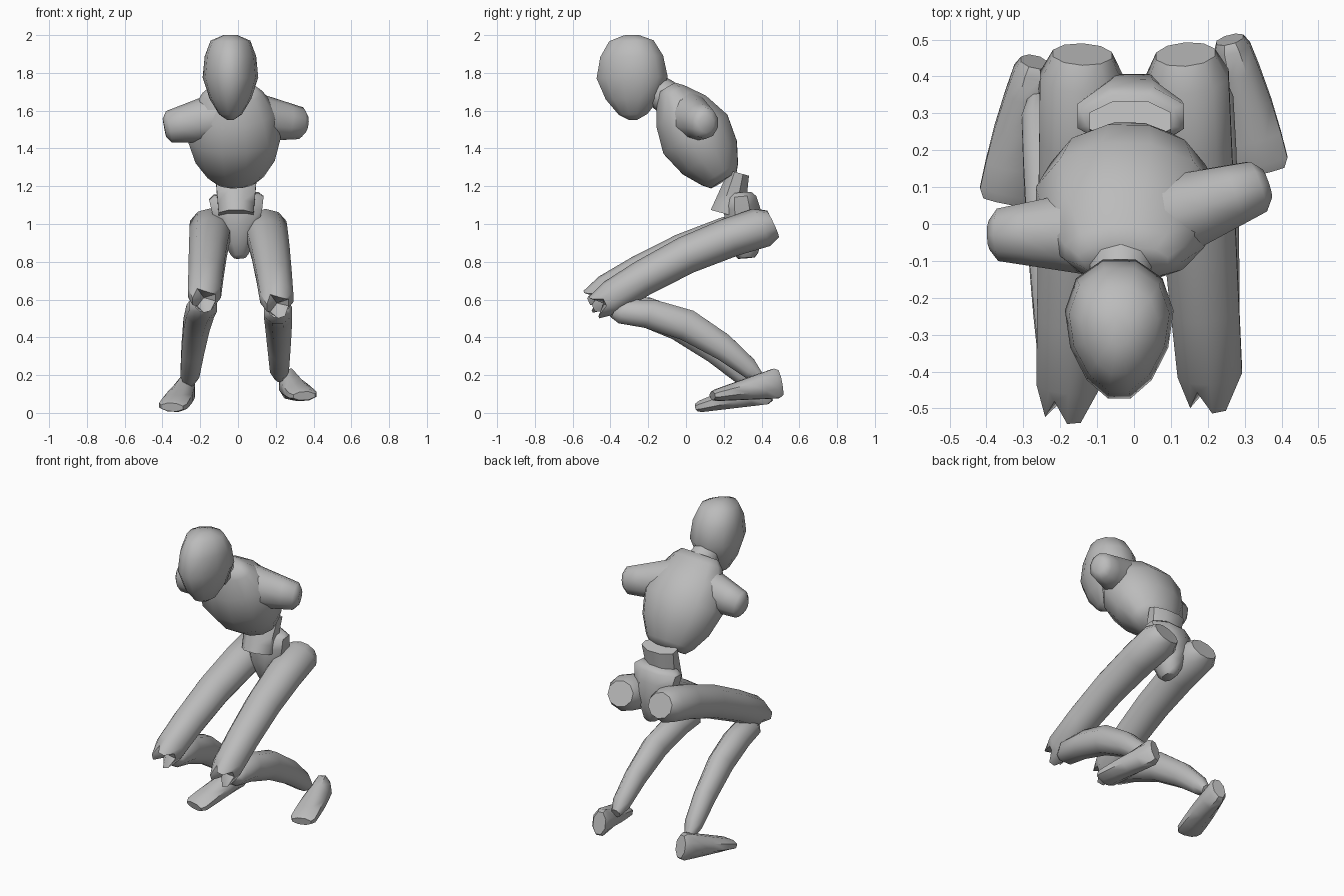
import bpy, bmesh, math
from mathutils import Vector

cube = bpy.data.objects.get("Cube")
if cube:
    bpy.data.objects.remove(cube)

grey = bpy.data.materials.new("plain grey")
grey.use_nodes = True
colour = (.5, .5, .5, 1)
grey.diffuse_color = colour
grey.node_tree.nodes["Principled BSDF"].inputs["Base Color"].default_value = colour

STEPS = 6


def limb(name, start, end, width, depth, bulge=(0, 0), arch=0, tip=.6,
         across=Vector((1, 0, 0)), sides=10, taper=0, ragged=0):
    """Rounded body part: oval rings from start to end, swelling in the middle.

    width and depth are (start, end) half sizes; bulge is added to both midway."""
    start, end = Vector(start), Vector(end)
    along = (end - start).normalized()
    u = (across - along * along.dot(across)).normalized()
    v = along.cross(u)
    bm = bmesh.new()
    rings = []
    for step in range(STEPS + 1):
        # rings crowd toward both ends, where the shape closes
        t = (1 - math.cos(math.pi * step / STEPS)) / 2
        swell = math.sin(math.pi * t)
        centre = start.lerp(end, t) + Vector((0, 0, arch * swell))
        shrink = tip if step in (0, STEPS) else 1
        half_w = shrink * (width[0] + (width[1] - width[0]) * t + bulge[0] * swell)
        half_d = shrink * (depth[0] + (depth[1] - depth[0]) * t + bulge[1] * swell)
        ring = []
        for k in range(sides):
            angle = 2 * math.pi * (k + .5) / sides
            c, s = math.cos(angle), math.sin(angle)
            point = centre + u * c * half_w * (1 + taper * s) + v * s * half_d
            if step == STEPS:
                point += along * ragged * (1 if k % 3 else -1)
            ring.append(bm.verts.new(point))
        rings.append(ring)
    for near, far in zip(rings, rings[1:]):
        for k in range(sides):
            j = (k + 1) % sides
            bm.faces.new((near[k], near[j], far[j], far[k]))
    bm.faces.new(reversed(rings[0]))
    cap = bm.faces.new(rings[-1])
    if ragged:
        # torn, sunken end
        hub = bmesh.ops.poke(bm, faces=[cap])["verts"][0]
        hub.co -= along * ragged
    bmesh.ops.recalc_face_normals(bm, faces=bm.faces)

    mesh = bpy.data.meshes.new(name)
    bm.to_mesh(mesh)
    bm.free()
    mesh.materials.append(grey)
    obj = bpy.data.objects.new(name, mesh)
    bpy.context.collection.objects.link(obj)
    bpy.ops.object.select_all(action='DESELECT')
    obj.select_set(True)
    bpy.context.view_layer.objects.active = obj
    bpy.ops.object.shade_smooth_by_angle(angle=math.radians(50))


# Egg-shaped head, narrower at the face and chin
limb("head", start=(-.04, -.28, 1.55), end=(-.04, -.29, 2), width=(.04, .09),
     depth=(.05, .1), bulge=(.08, .12), tip=.4, sides=12, taper=.2)
limb("neck", start=(-.03, 0, 1.6), end=(-.04, -.2, 1.74), width=(.12, .07),
     depth=(.1, .08), tip=1)

# Leaning torso with short arm stubs
limb("chest", start=(-.01, .2, 1.23), end=(-.03, -.1, 1.72), width=(.13, .14),
     depth=(.09, .06), bulge=(.12, .13), tip=.9, sides=12)
arm_ends = {"left": (.36, .11, 1.53), "right": (-.39, -.03, 1.51)}
for side, arm_end in arm_ends.items():
    limb(side + "_shoulder", start=(-.02, -.02, 1.58), end=arm_end, width=(.14, .07),
         depth=(.15, .08), across=Vector((0, 1, 0)))

# Narrow waist above a wedge-shaped pelvis
limb("waist", start=(-.01, .22, 1.05), end=(-.01, .28, 1.27), width=(.1, .12),
     depth=(.1, .06), tip=1, sides=8)
limb("pelvis", start=(.01, .32, .82), end=(-.01, .29, 1.16), width=(.04, .16),
     depth=(.06, .08), bulge=(.02, .04), tip=.8, sides=8)

# Bent legs: the right foot is set lower and further forward
legs = {
    "left": dict(mirror=1, knee=(.21, -.46, .57), ankle=(.22, .39, .19),
                 heel=(.26, .5, .16), toe=(.35, .14, .09)),
    "right": dict(mirror=-1, knee=(-.18, -.49, .6), ankle=(-.26, .34, .16),
                  heel=(-.27, .44, .13), toe=(-.35, .06, .03)),
}
for side, leg in legs.items():
    hip = (.14 * leg["mirror"], .46, 1)
    knee = Vector(leg["knee"])
    limb(side + "_thigh", start=hip, end=knee, width=(.12, .09), depth=(.11, .09),
         arch=.05, tip=.7, ragged=.03)
    limb(side + "_shin", start=knee + Vector((0, .08, -.03)), end=leg["ankle"],
         width=(.08, .05), depth=(.07, .05), bulge=(.01, .03), arch=.1, sides=8)
    limb(side + "_foot", start=leg["heel"], end=leg["toe"], width=(.05, .08),
         depth=(.09, .03), bulge=(.01, 0), tip=.8, sides=8)
